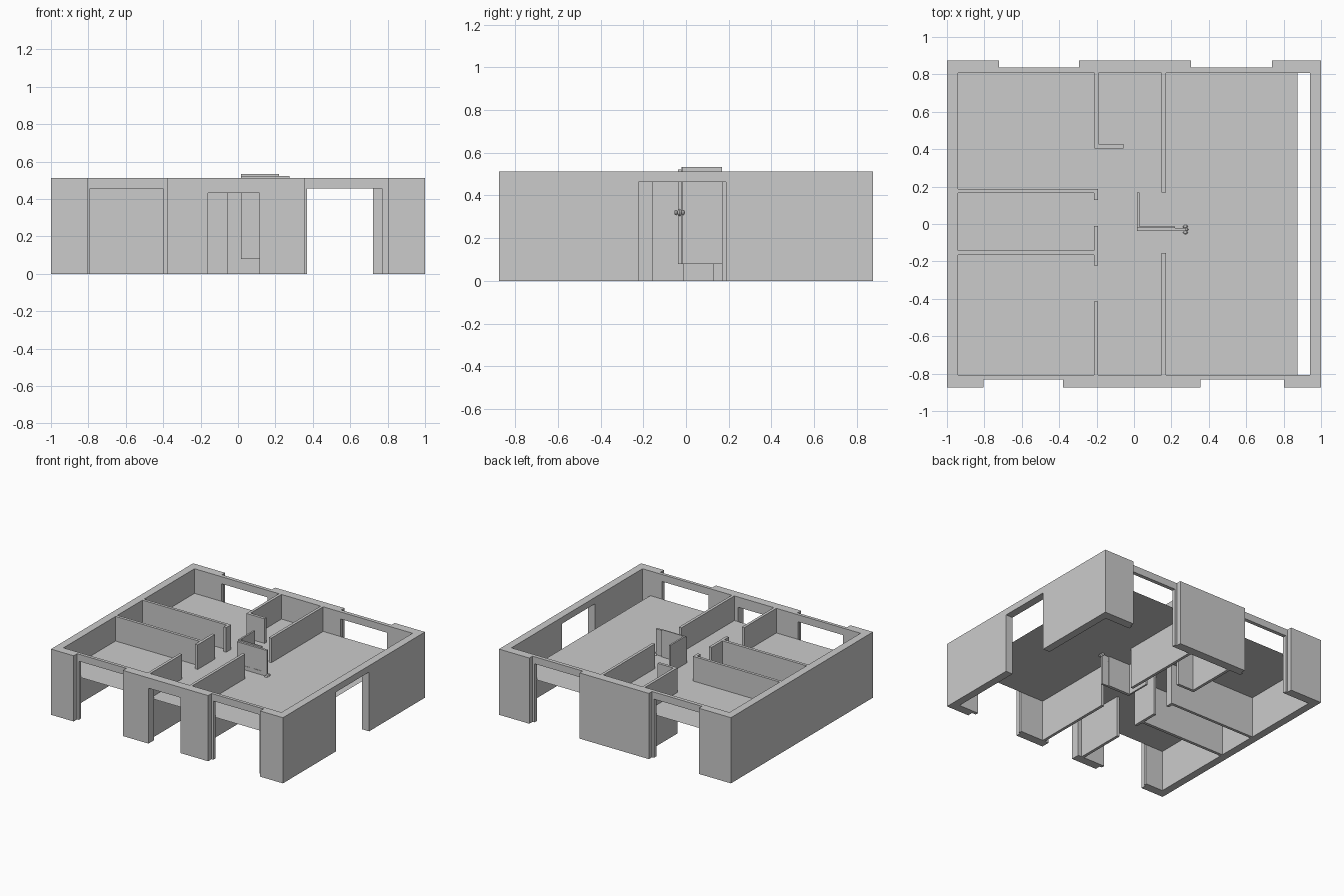
import bpy, bmesh
from mathutils import Matrix

if "Cube" in bpy.data.objects:
    bpy.data.objects.remove(bpy.data.objects["Cube"])

H = 0.512  # wall height


def add(name, bm):
    bmesh.ops.recalc_face_normals(bm, faces=bm.faces)
    me = bpy.data.meshes.new(name)
    bm.to_mesh(me)
    bm.free()
    ob = bpy.data.objects.new(name, me)
    bpy.context.collection.objects.link(ob)
    return ob


def box(name, x0, x1, y0, y1, z0, z1):
    bm = bmesh.new()
    m = Matrix.Translation(((x0 + x1) / 2, (y0 + y1) / 2, (z0 + z1) / 2))
    m = m @ Matrix.Diagonal((x1 - x0, y1 - y0, z1 - z0, 1))
    bmesh.ops.create_cube(bm, size=1, matrix=m)
    return add(name, bm)


def prism(name, outline, z0=0.0, z1=H):
    bm = bmesh.new()
    f = bm.faces.new([bm.verts.new((x, y, z0)) for x, y in outline])
    r = bmesh.ops.extrude_face_region(bm, geom=[f])
    top = [v for v in r["geom"] if isinstance(v, bmesh.types.BMVert)]
    bmesh.ops.translate(bm, verts=top, vec=(0, 0, z1 - z0))
    return add(name, bm)


def cut(ob, *dims):
    c = box("cutter", *dims)
    c.hide_render = True
    m = ob.modifiers.new("cut", "BOOLEAN")
    m.operation, m.solver, m.object = "DIFFERENCE", "EXACT", c
    bpy.context.view_layer.objects.active = ob
    bpy.ops.object.modifier_apply(modifier=m.name)
    bpy.data.objects.remove(c)


# Outer shell of walls
walls = box("outer_walls", -1, 1, -0.875, 0.875, 0, H)
cut(walls, -0.94, 0.94, -0.807, 0.807, -0.1, 0.7)

# Windows: full-height recess outside, then the opening itself
for x0, x1, i0, i1 in ((-0.805, -0.38, -0.79, -0.40), (0.355, 0.803, 0.37, 0.77)):
    cut(walls, x0, x1, -1, -0.832, -0.1, 0.7)
    cut(walls, i0, i1, -0.9, -0.7, -0.1, 0.457)
for x0, x1 in ((-0.723, -0.293), (0.305, 0.738)):
    cut(walls, x0, x1, 0.836, 1, -0.1, 0.7)
    cut(walls, x0 + 0.016, x1 - 0.016, 0.7, 0.9, -0.1, 0.457)

# Front entrance and side opening
cut(walls, -0.16, 0.115, -1, -0.7, -0.1, 0.432)
cut(walls, 0.9, 1.1, -0.222, 0.187, -0.1, 0.462)

# Thin floor sheet halfway up the walls
bm = bmesh.new()
bm.faces.new([bm.verts.new(p) for p in
              ((-0.94, -0.807, 0.32), (0.873, -0.807, 0.32),
               (0.873, 0.807, 0.32), (-0.94, 0.807, 0.32))])
add("floor", bm)

# Partitions
box("right_partition_back", 0.148, 0.17, 0.168, 0.807, 0, H)
box("right_partition_front", 0.148, 0.17, -0.807, -0.155, 0, H)
box("left_partition_front", -0.214, -0.192, -0.807, -0.415, 0, H)
prism("hooked_partition", [(-0.212, 0.807), (-0.212, 0.405), (-0.055, 0.405),
                           (-0.055, 0.427), (-0.19, 0.427), (-0.19, 0.807)])
prism("back_room_partition", [(-0.94, 0.166), (-0.214, 0.166), (-0.214, 0.128),
                              (-0.192, 0.128), (-0.192, 0.188), (-0.94, 0.188)])
prism("front_room_partition", [(-0.94, -0.166), (-0.214, -0.166), (-0.214, -0.222),
                               (-0.192, -0.222), (-0.192, -0.01), (-0.214, -0.01),
                               (-0.214, -0.143), (-0.94, -0.143)])

# Open door with recessed panels on both sides
door = box("door", 0.017, 0.275, -0.038, -0.022, 0.08, 0.522)
for x0, x1 in ((0.065, 0.13), (0.16, 0.225)):
    for z0, z1 in ((0.155, 0.28), (0.35, 0.48)):
        cut(door, x0, x1, -0.1, -0.035, z0, z1)
        cut(door, x0, x1, -0.025, 0.1, z0, z1)

# Corner frame behind the door
prism("door_frame", [(0.017, -0.022), (0.22, -0.022), (0.22, -0.014), (0.03, -0.014),
                     (0.03, 0.168), (0.017, 0.168)], 0.08, 0.533)

# Round handles on both sides
bm = bmesh.new()
for y, s in ((-0.046, (0.013, 0.009, 0.013)), (-0.014, (0.013, 0.009, 0.013)),
             (-0.03, (0.016, 0.01, 0.016))):
    bmesh.ops.create_uvsphere(bm, u_segments=12, v_segments=8, radius=1,
                              matrix=Matrix.Translation((0.275, y, 0.32)) @ Matrix.Diagonal((*s, 1)))
add("door_handle", bm)
